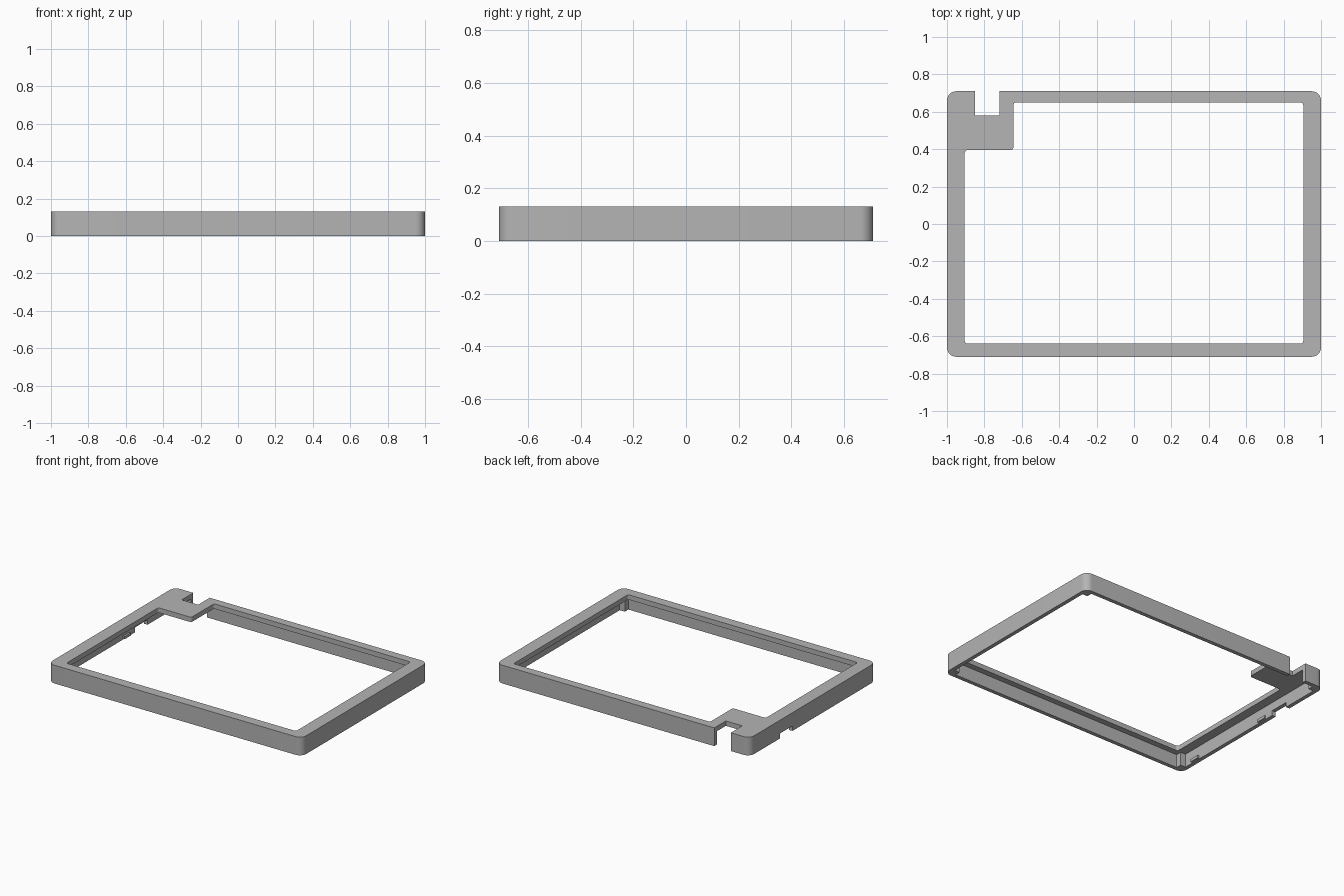
import bpy
import bmesh
import math
from mathutils import Vector

default = bpy.data.objects.get("Cube")
if default:
    bpy.data.objects.remove(default, do_unlink=True)

W, D, H = 1.0, 0.71, 0.13      # half width, half depth, height
WALL, PLATE, POST = 0.028, 0.035, 0.04

grey = bpy.data.materials.new("matte grey")
grey.use_nodes = True
colour = (0.46, 0.46, 0.46, 1)
grey.diffuse_color = colour
grey.node_tree.nodes["Principled BSDF"].inputs["Base Color"].default_value = colour


def fillet(corners, radius, steps=8):
    """Round every right-angled corner of an outline."""
    pts = [Vector(c) for c in corners]
    if not radius:
        return pts
    out = []
    for i, p in enumerate(pts):
        a = (pts[i - 1] - p).normalized()
        b = (pts[(i + 1) % len(pts)] - p).normalized()
        centre = p + radius * (a + b)
        for s in range(steps + 1):
            t = math.pi / 2 * s / steps
            out.append(centre - radius * (b * math.cos(t) + a * math.sin(t)))
    return out


def box(x0, x1, y0, y1):
    return [(x0, y0), (x1, y0), (x1, y1), (x0, y1)]


def prism(name, corners, z0, z1, radius=0):
    bm = bmesh.new()
    face = bm.faces.new([bm.verts.new((p.x, p.y, z0)) for p in fillet(corners, radius)])
    grown = bmesh.ops.extrude_face_region(bm, geom=[face])["geom"]
    bmesh.ops.translate(bm, vec=(0, 0, z1 - z0),
                        verts=[g for g in grown if isinstance(g, bmesh.types.BMVert)])
    bmesh.ops.recalc_face_normals(bm, faces=bm.faces)
    mesh = bpy.data.meshes.new(name)
    bm.to_mesh(mesh)
    bm.free()
    mesh.materials.append(grey)
    obj = bpy.data.objects.new(name, mesh)
    bpy.context.collection.objects.link(obj)
    return obj


def activate(obj):
    bpy.ops.object.select_all(action="DESELECT")
    obj.select_set(True)
    bpy.context.view_layer.objects.active = obj


def cut(target, cutter):
    cutter.hide_render = True
    mod = target.modifiers.new("cut", "BOOLEAN")
    mod.operation = "DIFFERENCE"
    mod.solver = "EXACT"
    mod.object = cutter
    activate(target)
    bpy.ops.object.modifier_apply(modifier=mod.name)
    bpy.data.objects.remove(cutter, do_unlink=True)


# Solid rounded block
frame = prism("bezel_frame", box(-W, W, -D, D), 0, H, 0.05)

# Hollow underside, leaving a square post in each corner
x, y = W - WALL, D - WALL
px, py = x - POST, y - POST
cavity = [(-px, -y), (px, -y), (px, -py), (x, -py), (x, py), (px, py),
          (px, y), (-px, y), (-px, py), (-x, py), (-x, -py), (-px, -py)]
cut(frame, prism("cavity_cutter", cavity, -0.1, H - PLATE))

# Screen opening with one stepped corner
opening = [(-0.905, -0.64), (0.905, -0.64), (0.905, 0.65),
           (-0.645, 0.65), (-0.645, 0.395), (-0.905, 0.395)]
cut(frame, prism("opening_cutter", opening, -0.1, H + 0.1, 0.015))

# Connector notch in the back and shallow slot under the side wall
cut(frame, prism("notch_cutter", box(-0.85, -0.72, 0.58, 0.9), -0.1, H + 0.1))
cut(frame, prism("slot_cutter", box(-1.1, -0.95, 0.23, 0.37), -0.1, 0.035))

activate(frame)
bpy.ops.object.shade_smooth_by_angle()

# Small snap tabs on the inside of the side wall
for name, yc in (("front_snap_tab", -0.54), ("back_snap_tab", 0.13)):
    prism(name, box(-W + 0.02, -x + 0.012, yc - 0.035, yc + 0.035), 0.005, 0.025)
